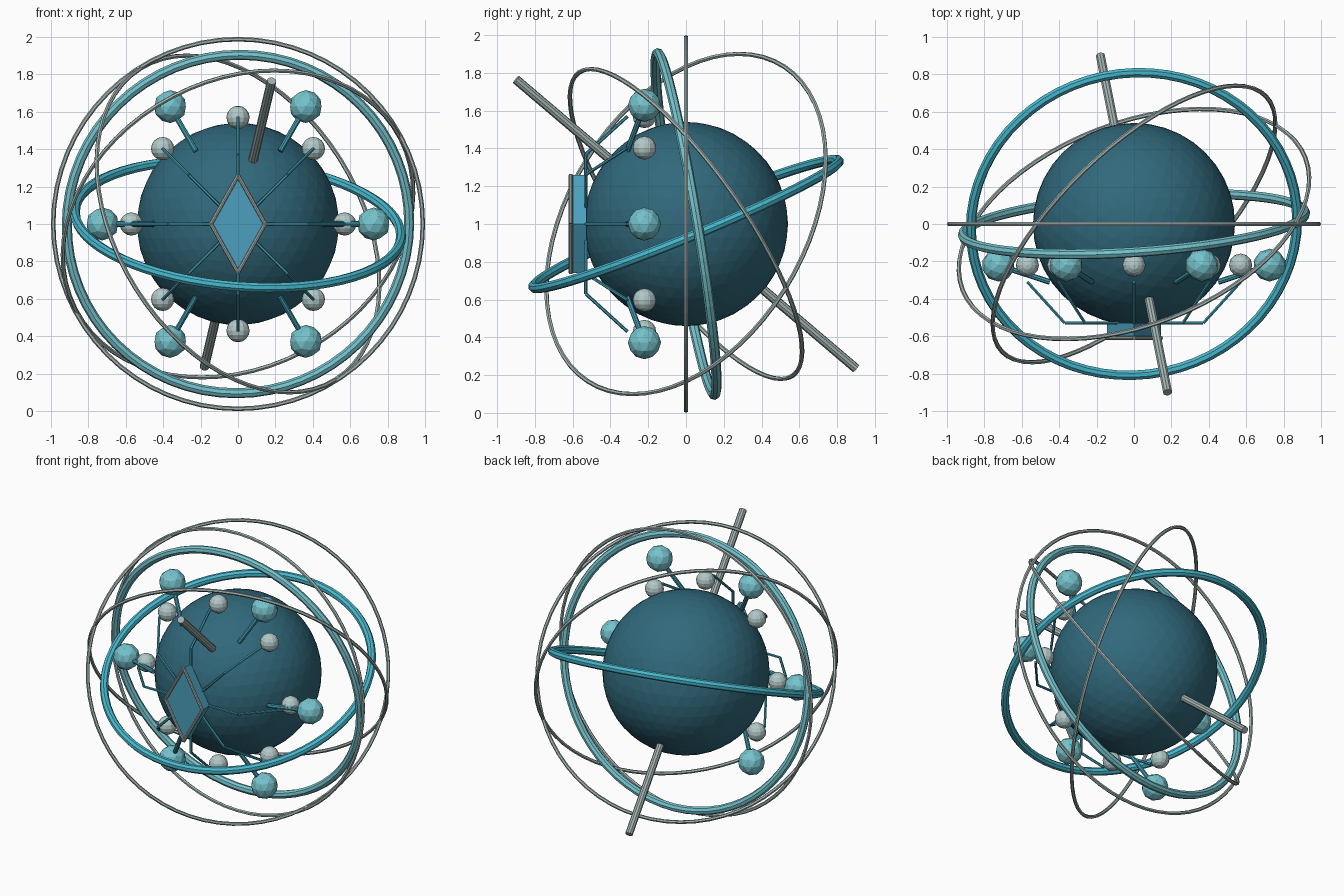
import bpy, bmesh, math
from mathutils import Vector

cube = bpy.data.objects.get("Cube")
if cube:
    bpy.data.objects.remove(cube, do_unlink=True)

CENTRE = Vector((0, 0, 1))


def material(name, rgb):
    m = bpy.data.materials.new(name)
    m.use_nodes = True
    m.diffuse_color = (*rgb, 1)
    m.node_tree.nodes["Principled BSDF"].inputs["Base Color"].default_value = (*rgb, 1)
    return m


deep_teal = material("deep teal", (0.03, 0.14, 0.20))
cyan = material("bright cyan", (0.065, 0.48, 0.61))
aqua = material("pale aqua", (0.18, 0.55, 0.61))
silver = material("pale silver", (0.45, 0.58, 0.58))
grey = material("metal grey", (0.36, 0.45, 0.44))
blue = material("panel blue", (0.07, 0.35, 0.51))
arm_teal = material("arm teal", (0.05, 0.32, 0.42))


def finish(name, mat):
    ob = bpy.context.object
    ob.name = name
    ob.data.materials.append(mat)
    return ob


def ring(name, radius, thickness, normal, mat, sides):
    turn = Vector(normal).to_track_quat('Z', 'Y').to_euler()
    bpy.ops.mesh.primitive_torus_add(major_radius=radius, minor_radius=thickness,
                                     major_segments=64, minor_segments=sides,
                                     location=CENTRE, rotation=turn)
    return finish(name, mat)


def rod(name, a, b, radius, mat, sides=8):
    a, b = Vector(a), Vector(b)
    turn = (b - a).to_track_quat('Z', 'Y').to_euler()
    bpy.ops.mesh.primitive_cylinder_add(vertices=sides, radius=radius, depth=(b - a).length,
                                        location=(a + b) / 2, rotation=turn)
    return finish(name, mat)


def around(angle, r, y):
    """Point at a distance from the front-to-back axis."""
    return CENTRE + Vector((r * math.cos(angle), y, r * math.sin(angle)))


# Core sphere
bpy.ops.mesh.primitive_ico_sphere_add(subdivisions=4, radius=0.54, location=CENTRE)
finish("core", deep_teal)

# Thick and thin orbit rings
ring("tilted_thick_ring", 0.875, 0.027, (0.08, -0.38, 0.92), cyan, 8)
ring("upright_thick_ring", 0.917, 0.027, (-0.065, 0.984, 0.164), aqua, 8)
ring("upright_thin_ring", 0.988, 0.012, (0, 1, 0), grey, 6)
ring("steep_thin_ring", 0.982, 0.012, (0.64, -0.66, 0.40), grey, 6)
ring("leaning_thin_ring", 0.982, 0.012, (0.30, -0.78, -0.55), grey, 6)

# Axle through the core
tip = Vector((0.18, -0.9, 0.765))
rod("axle", CENTRE - tip, CENTRE + tip, 0.025, grey, 10)

# Diamond panel, extruded front to back
corners = [(0.145, 0), (0, 0.26), (-0.145, 0), (0, -0.26)]
bm = bmesh.new()
face = bm.faces.new([bm.verts.new((x, -0.608, 1 + z)) for x, z in corners])
moved = bmesh.ops.extrude_face_region(bm, geom=[face])["geom"]
bmesh.ops.translate(bm, vec=(0, 0.08, 0),
                    verts=[v for v in moved if isinstance(v, bmesh.types.BMVert)])
bmesh.ops.recalc_face_normals(bm, faces=bm.faces)
mesh = bpy.data.meshes.new("diamond_panel")
bm.to_mesh(mesh)
bm.free()
mesh.materials.append(blue)
bpy.context.collection.objects.link(bpy.data.objects.new("diamond_panel", mesh))

# Rim bars around the panel
for i in range(4):
    ends = [(x, -0.61, 1 + z) for x, z in (corners[i], corners[(i + 1) % 4])]
    rod("diamond_rim", *ends, 0.011, grey)

# Eight bent arms with small balls
for i in range(8):
    a = i * math.pi / 4
    path = [around(a, 0.06, -0.53), around(a, 0.37, -0.53), around(a, 0.57, -0.31)]
    rod("inner_arm", path[0], path[1], 0.009, arm_teal, 6)
    rod("outer_arm", path[1], path[2], 0.009, arm_teal, 6)
    bpy.ops.mesh.primitive_uv_sphere_add(segments=12, ring_count=8, radius=0.062,
                                         location=around(a, 0.57, -0.22))
    finish("small_ball", silver)

# Six studs with large balls
for i in range(6):
    a = i * math.pi / 3
    rod("stud", around(a, 0.45, -0.31), around(a, 0.68, -0.235), 0.015, arm_teal)
    bpy.ops.mesh.primitive_ico_sphere_add(subdivisions=2, radius=0.088,
                                          location=around(a, 0.725, -0.22))
    finish("large_ball", aqua)
